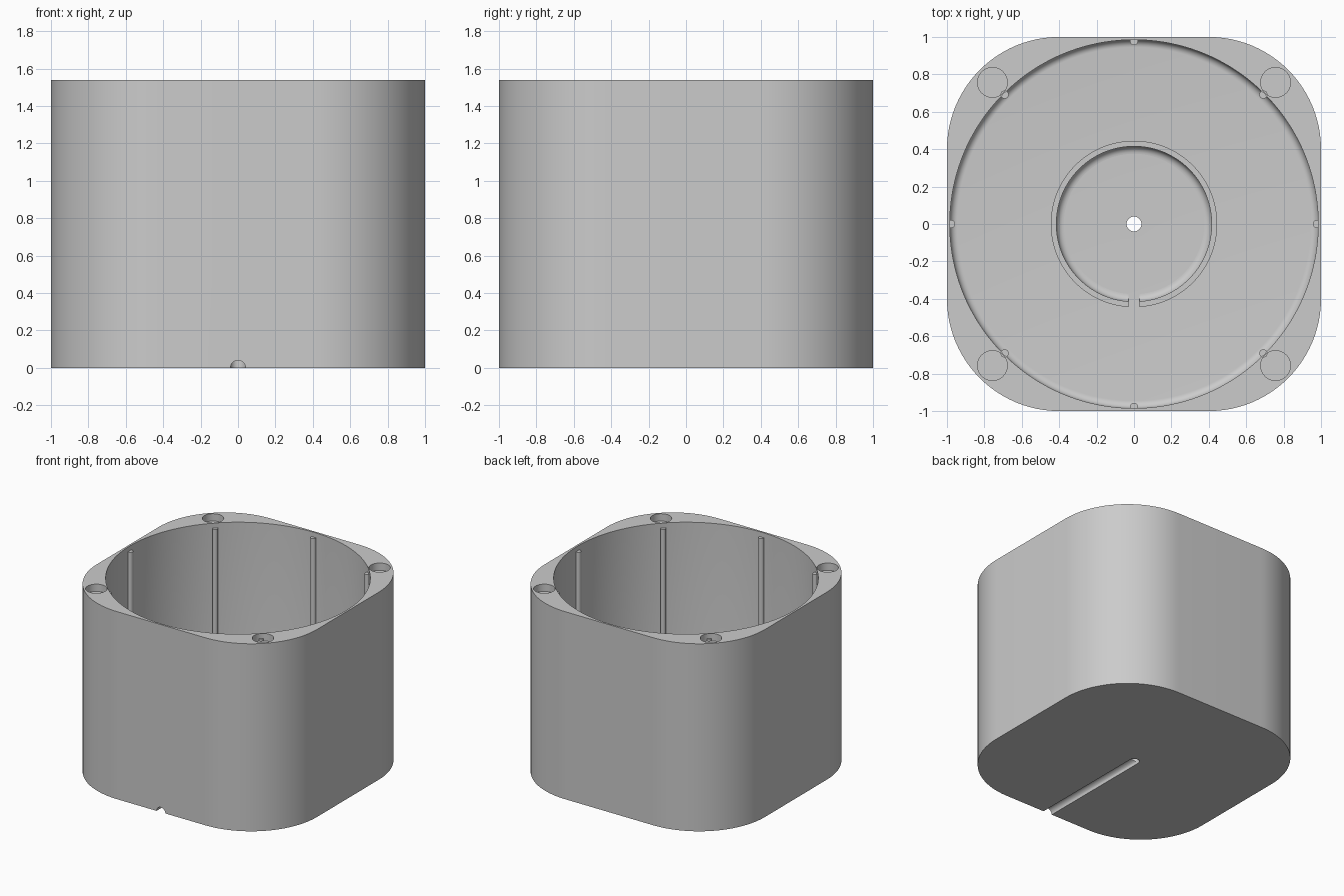
import bpy, bmesh
from math import pi, sin, cos, radians
from mathutils import Matrix

cube = bpy.data.objects.get("Cube")
if cube:
    bpy.data.objects.remove(cube, do_unlink=True)

HEIGHT, FLOOR, CORNER = 1.54, 0.08, 0.6
BORE, COVE = 0.985, 0.04
RING_OUT, RING_IN, RING_TOP = 0.445, 0.415, 0.23
HOLE = 0.04

grey = bpy.data.materials.new("plain grey")
grey.use_nodes = True
grey.diffuse_color = (0.6, 0.6, 0.6, 1)
grey.node_tree.nodes["Principled BSDF"].inputs["Base Color"].default_value = (0.6, 0.6, 0.6, 1)


def finish(bm, name):
    bmesh.ops.recalc_face_normals(bm, faces=bm.faces)
    mesh = bpy.data.meshes.new(name)
    bm.to_mesh(mesh)
    bm.free()
    mesh.materials.append(grey)
    obj = bpy.data.objects.new(name, mesh)
    bpy.context.collection.objects.link(obj)
    return obj


def prism(name, outline, z0, z1):
    bm = bmesh.new()
    base = bm.faces.new([bm.verts.new((x, y, z0)) for x, y in outline])
    top = bmesh.ops.extrude_face_region(bm, geom=[base])["geom"]
    bmesh.ops.translate(bm, vec=(0, 0, z1 - z0),
                        verts=[v for v in top if isinstance(v, bmesh.types.BMVert)])
    return finish(bm, name)


def rod(name, radius, x, y, z0, z1, sides=32):
    circle = [(x + radius * cos(2 * pi * i / sides), y + radius * sin(2 * pi * i / sides))
              for i in range(sides)]
    return prism(name, circle, z0, z1)


def lathe(name, profile, sides=160):
    """Spin a closed (radius, height) loop about z; radius 0 points merge."""
    bm = bmesh.new()
    verts = [bm.verts.new((r, 0, z)) for r, z in profile]
    edges = [bm.edges.new((a, b)) for a, b in zip(verts, verts[1:] + verts[:1])
             if a.co.x + b.co.x > 0]
    bmesh.ops.spin(bm, geom=verts + edges, cent=(0, 0, 0), axis=(0, 0, 1),
                   angle=2 * pi, steps=sides, use_duplicate=False)
    bmesh.ops.remove_doubles(bm, verts=bm.verts, dist=0.0001)
    return finish(bm, name)


def cove(radius):
    """Rounded inside corner from the wall down to the floor."""
    return [(radius - COVE + COVE * cos(a), FLOOR + COVE - COVE * sin(a))
            for a in (pi / 2 * i / 8 for i in range(9))]


def cut(obj, cutters):
    bpy.context.view_layer.objects.active = obj
    for cutter in cutters:
        mod = obj.modifiers.new("cut", 'BOOLEAN')
        mod.operation, mod.solver, mod.object = 'DIFFERENCE', 'EXACT', cutter
        bpy.ops.object.modifier_apply(modifier=mod.name)
        bpy.data.objects.remove(cutter, do_unlink=True)


def smooth(obj):
    bpy.ops.object.select_all(action='DESELECT')
    obj.select_set(True)
    bpy.context.view_layer.objects.active = obj
    bpy.ops.object.shade_smooth_by_angle(angle=radians(30))


# Rounded square body
outline = []
for quarter, (sx, sy) in enumerate([(1, 1), (-1, 1), (-1, -1), (1, -1)]):
    for i in range(25):
        a = pi / 2 * (quarter + i / 24)
        outline.append((sx * (1 - CORNER) + CORNER * cos(a),
                        sy * (1 - CORNER) + CORNER * sin(a)))
body = prism("body", outline, 0, HEIGHT)

# Round bore with a coved floor, magnet pockets, cable hole
cutters = [lathe("bore_cutter", [(0, HEIGHT + 0.1), (BORE, HEIGHT + 0.1)] + cove(BORE) + [(0, FLOOR)])]
for sx in (-1, 1):
    for sy in (-1, 1):
        cutters.append(rod("pocket_cutter", 0.08, sx * 0.757, sy * 0.757, HEIGHT - 0.06, HEIGHT + 0.1))
cutters.append(rod("cable_hole_cutter", HOLE, 0, 0, -0.1, FLOOR + 0.1))

# Half-round cable groove under the base, running to the front
groove = rod("groove_cutter", HOLE, 0, 0, 0, 1.2)
groove.data.transform(Matrix.Rotation(radians(90), 4, 'X'))
cutters.append(groove)
cut(body, cutters)
smooth(body)

# Raised ring on the floor, slit at the front
ring = lathe("floor_ring", [(RING_OUT, FLOOR - 0.02), (RING_OUT, RING_TOP), (RING_IN, RING_TOP)]
             + cove(RING_IN) + [(RING_IN - COVE, FLOOR - 0.02)])
slit = prism("slit_cutter", [(-0.03, -0.6), (0.03, -0.6), (0.03, -0.2), (-0.03, -0.2)], 0, 0.6)
cut(ring, [slit])
smooth(ring)

# Eight slim ribs around the bore wall
for i in range(8):
    a = pi / 4 * i
    rib = rod(f"rib_{i + 1}", 0.022, 0.978 * cos(a), 0.978 * sin(a), FLOOR - 0.02, 1.5, 16)
    # Keep ribs on the flat sides within the thin wall
    smooth(rib)
